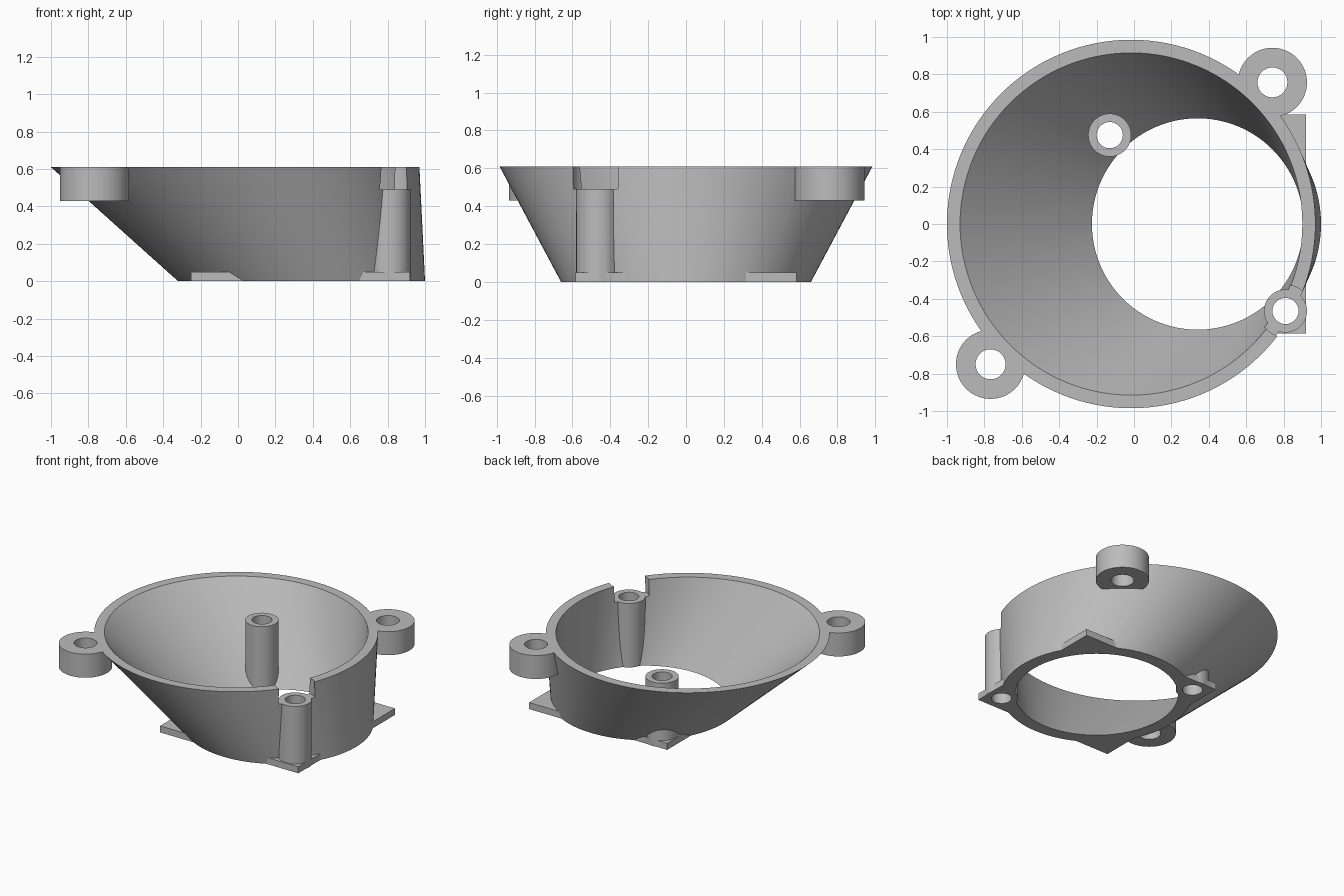
import bpy, bmesh, math

if "Cube" in bpy.data.objects:
    bpy.data.objects.remove(bpy.data.objects["Cube"], do_unlink=True)

HEIGHT = 0.61
POST_TOP = 0.49
EAR_BOTTOM = 0.43
TOP_X, BOTTOM_X = -0.015, 0.34          # ring centres of the slanted funnel
POSTS = [(-0.13, 0.475), (0.81, -0.465)]
EARS = [(0.74, 0.757), (-0.767, -0.75)]

grey = bpy.data.materials.new("plain grey")
grey.use_nodes = True
colour = (0.5, 0.5, 0.5, 1)
grey.diffuse_color = colour
grey.node_tree.nodes["Principled BSDF"].inputs["Base Color"].default_value = colour


def loft(name, lower, upper, sides=64):
    """Closed solid between two level circles given as (x, y, z, radius)."""
    bm = bmesh.new()
    rings = []
    for x, y, z, r in (lower, upper):
        angles = [math.tau * i / sides for i in range(sides)]
        rings.append([bm.verts.new((x + r * math.cos(a), y + r * math.sin(a), z))
                      for a in angles])
    low, high = rings
    bm.faces.new(low[::-1])
    bm.faces.new(high)
    for i in range(sides):
        j = (i + 1) % sides
        bm.faces.new((low[i], low[j], high[j], high[i]))
    mesh = bpy.data.meshes.new(name)
    bm.to_mesh(mesh)
    bm.free()
    obj = bpy.data.objects.new(name, mesh)
    bpy.context.collection.objects.link(obj)
    mesh.materials.append(grey)
    return obj


def cylinder(name, centre, radius, z0, z1):
    return loft(name, (*centre, z0, radius), (*centre, z1, radius))


def funnel(name, bottom_r, top_r, margin=0.0):
    """Slanted cone, optionally running past both ends for a clean cut."""
    def ring(t):
        return (BOTTOM_X + (TOP_X - BOTTOM_X) * t, 0, HEIGHT * t,
                bottom_r + (top_r - bottom_r) * t)
    return loft(name, ring(-margin), ring(1 + margin), 128)


def combine(target, tool, operation):
    mod = target.modifiers.new(operation.lower(), "BOOLEAN")
    mod.operation = operation
    mod.solver = "EXACT"
    mod.object = tool
    bpy.context.view_layer.objects.active = target
    bpy.ops.object.modifier_apply(modifier=mod.name)
    bpy.data.objects.remove(tool, do_unlink=True)


# Outer funnel with square foot plate and mounting ears
body = funnel("funnel_housing", 0.66, 0.985)
bpy.ops.mesh.primitive_cube_add(size=1, location=(0.335, 0, 0.025))
plate = bpy.context.object
plate.name = "foot_plate"
plate.scale = (1.17, 1.17, 0.05)
bpy.context.view_layer.update()
plate.data.materials.append(grey)
combine(body, plate, "UNION")
for ear in EARS:
    combine(body, cylinder("mounting_ear", ear, 0.185, EAR_BOTTOM, HEIGHT), "UNION")

# Hollow inside, and the rim notch above the outer post
combine(body, funnel("hollow", 0.565, 0.915, 0.05), "DIFFERENCE")
combine(body, cylinder("rim_notch", POSTS[1], 0.14, POST_TOP, 1), "DIFFERENCE")

# Screw posts, then bores through posts and ears
for post in POSTS:
    combine(body, cylinder("screw_post", post, 0.115, 0, POST_TOP), "UNION")
    combine(body, cylinder("post_bore", post, 0.07, -1, 1), "DIFFERENCE")
for ear in EARS:
    combine(body, cylinder("ear_bore", ear, 0.08, -1, 1), "DIFFERENCE")

bpy.ops.object.select_all(action="DESELECT")
body.select_set(True)
bpy.context.view_layer.objects.active = body
bpy.ops.object.shade_smooth_by_angle(angle=math.radians(25))
